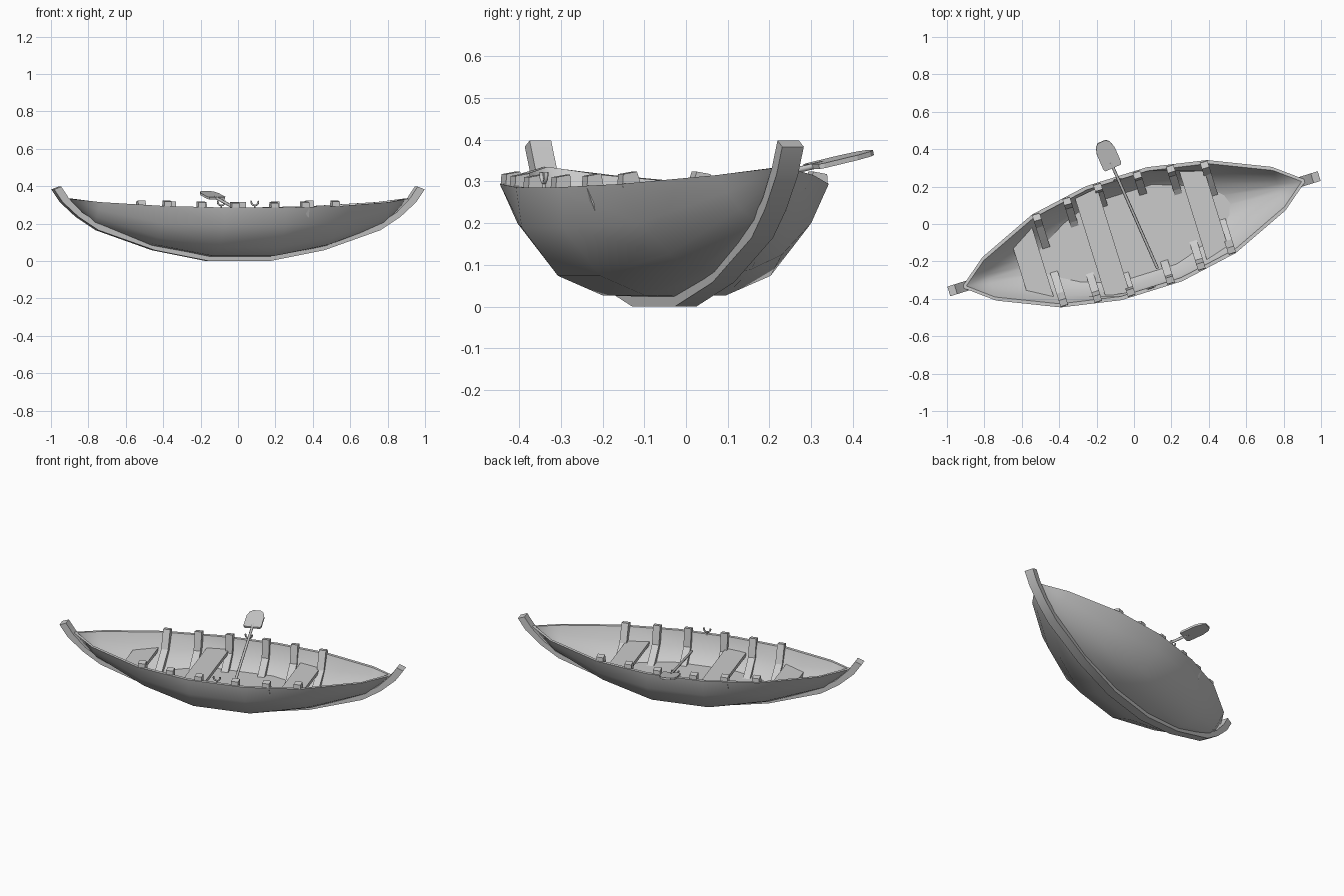
import bpy, bmesh, math
from mathutils import Matrix, Vector

if "Cube" in bpy.data.objects:
    bpy.data.objects.remove(bpy.data.objects["Cube"])

# The boat is laid out along its own axis, then turned in plan
M = Matrix.Translation((0, -0.052, 0)) @ Matrix.Rotation(math.radians(17.3), 4, 'Z')

# section shapes, round amidships and sharper towards the ends
ROUND = [(0, 0), (0.32, 0.012), (0.67, 0.19), (0.955, 0.63), (1, 1)]
FLARED = [(0, 0), (0.25, 0.04), (0.55, 0.21), (0.83, 0.56), (1, 1)]
SHARP = [(0, 0), (0.25, 0.12), (0.5, 0.33), (0.78, 0.66), (1, 1)]
# station: position, half width, keel height, sheer height, shape
HALF = [(0.17, 0.319, 0.024, 0.286, ROUND), (0.49, 0.26, 0.08, 0.294, FLARED),
        (0.81, 0.122, 0.195, 0.315, SHARP), (0.965, 0.0, 0.335, 0.335, SHARP)]
STATIONS = [(-s[0], *s[1:]) for s in reversed(HALF)] + HALF


def section(u):
    """Half cross-section of the hull at u, keel to gunwale."""
    for a, b in zip(STATIONS, STATIONS[1:]):
        if u <= b[0]:
            break
    f = (u - a[0]) / (b[0] - a[0])
    ends = [[(s[1] * p, s[2] + (s[3] - s[2]) * q) for p, q in s[4]] for s in (a, b)]
    return [tuple(c + (d - c) * f for c, d in zip(p, q)) for p, q in zip(*ends)]


def width_at(u, z, inset=0.016):
    """Inner half width of the hull at a height."""
    pts = section(u)
    for (v0, z0), (v1, z1) in zip(pts, pts[1:]):
        if z0 <= z <= z1:
            return max(0.01, v0 + (v1 - v0) * (z - z0) / (z1 - z0) - inset)
    return 0.01


def make(name, verts, faces, smooth=None):
    me = bpy.data.meshes.new(name)
    me.from_pydata([M @ Vector(v) for v in verts], [], faces)
    bm = bmesh.new()
    bm.from_mesh(me)
    bmesh.ops.remove_doubles(bm, verts=bm.verts, dist=1e-5)
    bmesh.ops.recalc_face_normals(bm, faces=bm.faces)
    bm.to_mesh(me)
    bm.free()
    ob = bpy.data.objects.new(name, me)
    bpy.context.collection.objects.link(ob)
    if smooth:
        bpy.ops.object.select_all(action='DESELECT')
        ob.select_set(True)
        bpy.context.view_layer.objects.active = ob
        bpy.ops.object.shade_smooth_by_angle(angle=math.radians(smooth))
    return ob


def prism(name, a, b, smooth=None):
    """Solid between two matching outlines."""
    n = len(a)
    faces = [tuple(range(n)), tuple(range(2 * n - 1, n - 1, -1))]
    faces += [(i, (i + 1) % n, n + (i + 1) % n, n + i) for i in range(n)]
    return make(name, a + b, faces, smooth)


def rod(name, paths, radius):
    cu = bpy.data.curves.new(name, 'CURVE')
    cu.dimensions = '3D'
    cu.bevel_depth = radius
    cu.bevel_resolution = 1
    cu.use_fill_caps = True
    for path in paths:
        sp = cu.splines.new('POLY')
        sp.points.add(len(path) - 1)
        for p, co in zip(sp.points, path):
            p.co = (*(M @ Vector(co)), 1)
    ob = bpy.data.objects.new(name, cu)
    bpy.context.collection.objects.link(ob)


# Hull shell: outer skin, inner skin and the rim joining them
def skin(inset):
    rows = []
    for u, w, k, s, shape in STATIONS:
        tip = w < 0.05
        g = 1 if tip else 1 - inset / w
        uu = math.copysign(abs(u) - inset * 1.3, u) if tip else u
        half = [(v * g, z if tip else z + inset * (1 - q))
                for (v, z), (p, q) in zip(section(u), shape)]
        rows.append([(uu, -v, z) for v, z in reversed(half)] + [(uu, v, z) for v, z in half[1:]])
    return rows


outer, inner = skin(0), skin(0.02)
n = len(outer[0])
verts = [p for rows in (outer, inner) for r in rows for p in r]
off = len(outer) * n
faces = []
for i in range(len(outer) - 1):
    for j in range(n - 1):
        q = (i * n + j, i * n + j + 1, (i + 1) * n + j + 1, (i + 1) * n + j)
        faces += [q, tuple(off + x for x in reversed(q))]
    for j in (0, n - 1):
        a, b = i * n + j, (i + 1) * n + j
        faces.append((a, b, off + b, off + a))
make("hull", verts, faces, 50)

# Keel strip with raised stems at both ends
under = [(0.17, 0.0), (0.475, 0.058), (0.79, 0.165), (0.9, 0.235), (0.99, 0.315), (1.037, 0.383)]
over = [(0.17, 0.03), (0.47, 0.085), (0.775, 0.195), (0.88, 0.26), (0.955, 0.335), (0.998, 0.398)]
path_low = [(-u, z) for u, z in reversed(under)] + under
path_top = [(-u, z) for u, z in reversed(over)] + over
kv, kf = [], []
for (u0, z0), (u1, z1) in zip(path_low, path_top):
    kv += [(u0, -0.027, z0), (u0, 0.027, z0), (u1, 0.027, z1), (u1, -0.027, z1)]
for i in range(len(path_low) - 1):
    for j in range(4):
        k = (j + 1) % 4
        kf.append((4 * i + j, 4 * i + k, 4 * i + 4 + k, 4 * i + 4 + j))
e = len(kv)
kf += [(0, 1, 2, 3), (e - 1, e - 2, e - 3, e - 4)]
make("keel_and_stems", kv, kf, 30)


# Floor and benches are boards trimmed to the hull
def board(name, us, z, thick):
    top = [(u, width_at(u, z)) for u in us]
    low = [(u, width_at(u, z - thick)) for u in us]
    a, b = ([(u, v, h) for u, v in r] + [(u, -v, h) for u, v in reversed(r)]
            for r, h in ((top, z), (low, z - thick)))
    prism(name, a, b)


board("floor", (-0.55, -0.49, -0.17, 0.17, 0.49, 0.55), 0.118, 0.006)
for name, u in (("stern_bench", -0.575), ("middle_bench", -0.18), ("bow_bench", 0.395)):
    board(name, (u - 0.065, u + 0.065), 0.215, 0.022)

# Ribs down both sides, with heads standing above the gunwale
for u in (-0.47, -0.29, -0.11, 0.11, 0.29, 0.47):
    for side in (-1, 1):
        p = section(u)
        (v4, z4), (v3, z3), (v2, z2), (v1, z1) = p[4], p[3], p[2], p[1]
        prof = [(v4 - 0.008, z4 + 0.024), (v4 - 0.006, z4 - 0.005), (v3 - 0.012, z3 + 0.005),
                (v2 - 0.012, z2 + 0.014), (v1, z1 + 0.018), (v1, z1 + 0.04),
                (v2 - 0.03, z2 + 0.042), (v3 - 0.038, z3 + 0.014), (v4 - 0.042, z4 + 0.03)]
        prism("rib", [(u - 0.021, side * v, z) for v, z in prof],
              [(u + 0.021, side * v, z) for v, z in prof])

# Oarlocks: a U on a short pin
for side in (-1, 1):
    v = side * 0.302
    arc = [(0.02 * math.cos(t), v, 0.317 + 0.02 * math.sin(t))
           for t in [math.radians(165 + 21 * i) for i in range(11)]]
    rod("oarlock", [arc, [(0, v, 0.27), (0, v, 0.298)]], 0.005)

# Oar resting in the far oarlock
handle, neck = Vector((0.065, -0.215, 0.205)), Vector((-0.005, 0.40, 0.342))
rod("oar_shaft", [[handle, neck]], 0.008)
d = (neck - handle).normalized()
cross = d.cross(Vector((0, 0, 1))).normalized()
up = cross.cross(d)
root = handle + d * 0.603
edge = [(0, 0.045), (0.012, 0.052), (0.10, 0.052), (0.14, 0.04), (0.156, 0.022)]
edge += [(s, -h) for s, h in reversed(edge)]
prism("oar_blade", [root + d * s + cross * h + up * 0.006 for s, h in edge],
      [root + d * s + cross * h - up * 0.006 for s, h in edge])
